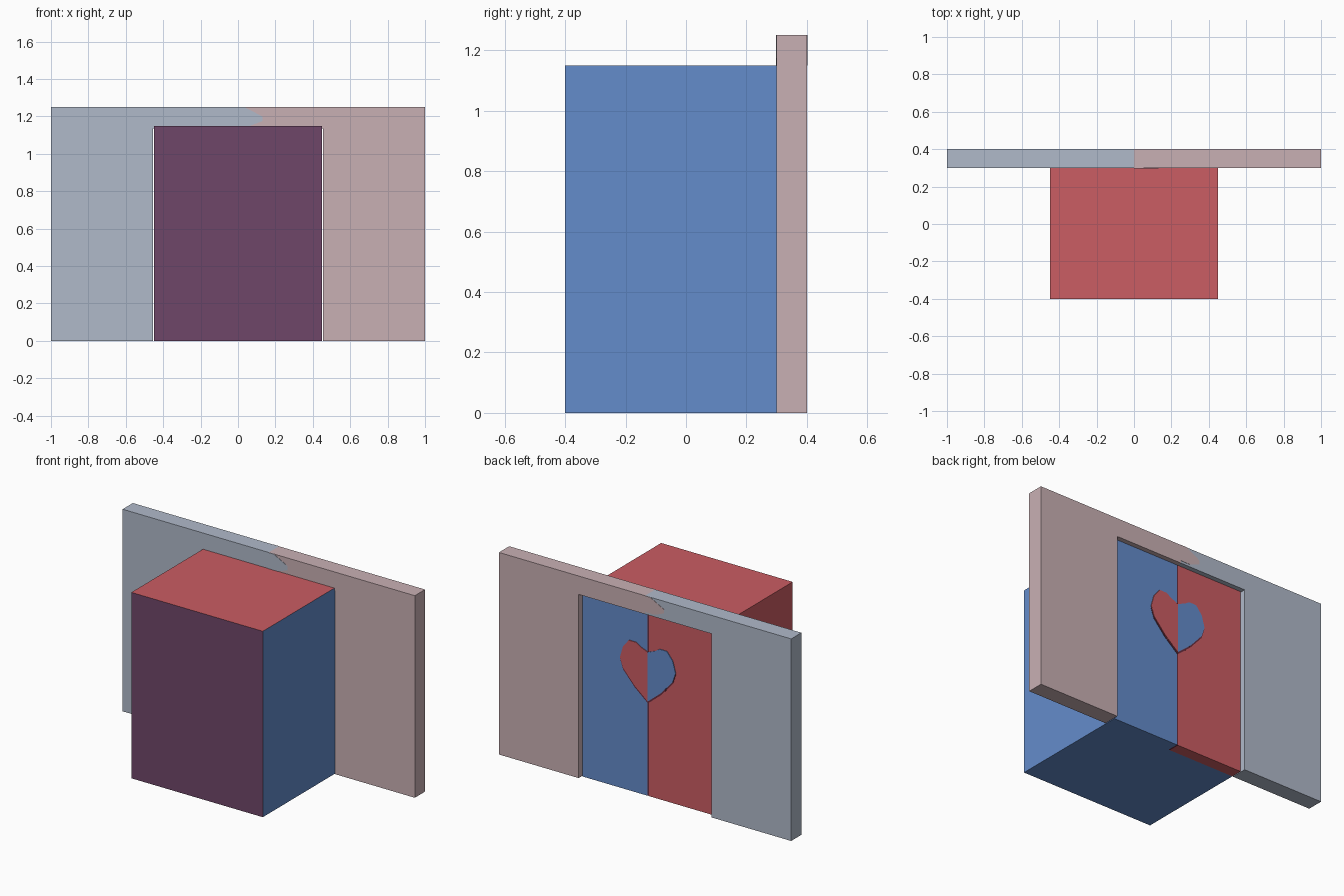
import bpy, bmesh

if "Cube" in bpy.data.objects:
    bpy.data.objects.remove(bpy.data.objects["Cube"])


def material(name, rgb):
    m = bpy.data.materials.new(name)
    lin = [((c / 255 + 0.055) / 1.055) ** 2.4 for c in rgb]
    m.diffuse_color = (*lin, 1)
    m.use_nodes = True
    m.node_tree.nodes["Principled BSDF"].inputs["Base Color"].default_value = m.diffuse_color
    return m


RED = material("red", (203, 93, 99))
BLUE = material("blue", (100, 140, 203))
PURPLE = material("purple", (111, 70, 105))
PINK = material("pale pink", (201, 176, 180))
GREY = material("blue grey", (176, 186, 202))
MAROON = material("dark maroon", (105, 45, 62))


def prism(name, profile, y0, y1, mat):
    """Extrude an (x, z) outline from y0 to y1."""
    bm = bmesh.new()
    face = bm.faces.new([bm.verts.new((x, y0, z)) for x, z in profile])
    new = bmesh.ops.extrude_face_region(bm, geom=[face])["geom"]
    bmesh.ops.translate(bm, vec=(0, y1 - y0, 0),
                        verts=[v for v in new if isinstance(v, bmesh.types.BMVert)])
    bmesh.ops.recalc_face_normals(bm, faces=bm.faces)
    me = bpy.data.meshes.new(name)
    bm.to_mesh(me)
    bm.free()
    ob = bpy.data.objects.new(name, me)
    bpy.context.collection.objects.link(ob)
    me.materials.append(mat)
    return ob


def rect(x0, x1, z0, z1):
    return [(x0, z0), (x1, z0), (x1, z1), (x0, z1)]


# Elevator cabin, coloured by face direction
cabin = prism("cabin", rect(-0.45, 0.45, 0, 1.15), -0.4, 0.3, RED)
cabin.data.materials.append(BLUE)
cabin.data.materials.append(PURPLE)
for p in cabin.data.polygons:
    if abs(p.normal.y) > 0.5:
        p.material_index = 2
    elif p.normal.x > 0.5 or p.normal.z < -0.5:
        p.material_index = 1

OPEN_X, OPEN_Z, TOP = 0.455, 1.136, 1.25
wall_half = [(0, TOP), (1, TOP), (1, 0), (OPEN_X, 0), (OPEN_X, OPEN_Z), (0, OPEN_Z)]
half_heart = [(0, 0.89), (0.05, 0.91), (0.08, 0.93), (0.13, 0.93), (0.17, 0.88),
              (0.19, 0.81), (0.17, 0.75), (0.09, 0.66), (0, 0.585)]
bulge = [(0, TOP), (0.035, TOP), (0.13, 1.2), (0.13, 1.175), (0.065, 1.15), (0, 1.15)]

# Mirrored halves: wall, sliding door, heart and its outline
for side, s, wall_mat, door_mat, heart_mat in (
        ("right", 1, PINK, BLUE, RED), ("left", -1, GREY, RED, BLUE)):
    def flip(pts, dz=0):
        return [(s * x, z + dz) for x, z in pts]

    prism(side + "_wall", flip(wall_half), 0.3, 0.4, wall_mat)
    prism(side + "_door", flip(rect(0.005, 0.45, 0, OPEN_Z)), 0.3, 0.37, door_mat)
    prism(side + "_heart_outline", flip(half_heart, -0.012), 0.369, 0.372, MAROON)
    prism(side + "_heart", flip(half_heart), 0.369, 0.374, heart_mat)

# Dark seam between the doors
prism("door_seam", rect(-0.005, 0.005, 0, OPEN_Z), 0.3, 0.368, MAROON)

# Painted bulges where the two wall colours meet
prism("front_wall_patch", bulge, 0.298, 0.301, GREY)
prism("back_wall_patch", [(-x, z) for x, z in bulge], 0.399, 0.402, PINK)
